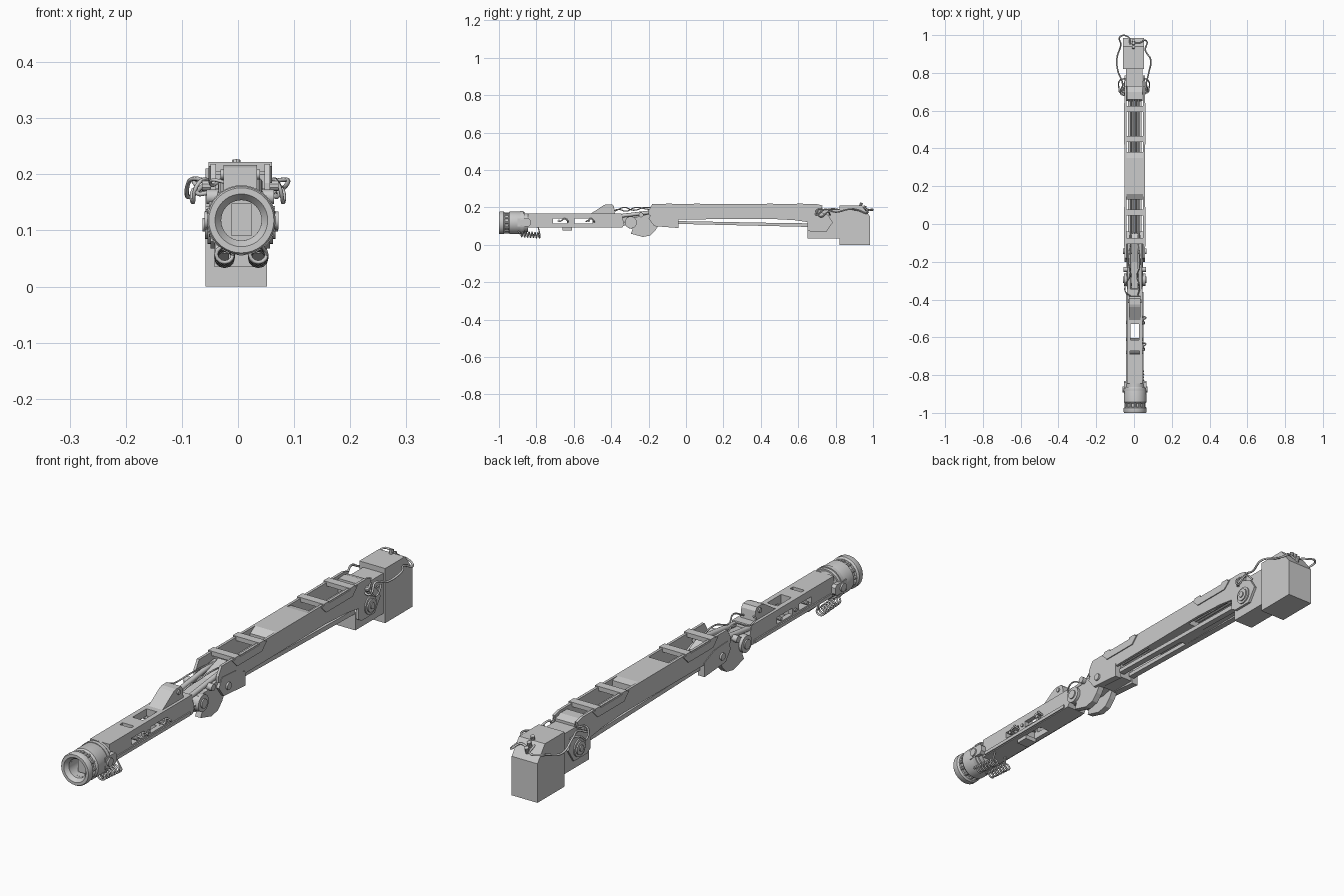
import bpy, bmesh, math
from mathutils import Vector, Matrix

if "Cube" in bpy.data.objects:
    bpy.data.objects.remove(bpy.data.objects["Cube"])

C = 0.004  # centre line of the arm


def finish(name, bm, smooth=False):
    bmesh.ops.recalc_face_normals(bm, faces=bm.faces[:])
    me = bpy.data.meshes.new(name)
    bm.to_mesh(me)
    bm.free()
    ob = bpy.data.objects.new(name, me)
    bpy.context.collection.objects.link(ob)
    if smooth:
        bpy.ops.object.select_all(action='DESELECT')
        ob.select_set(True)
        bpy.context.view_layer.objects.active = ob
        bpy.ops.object.shade_smooth_by_angle(angle=math.radians(35))
    return ob


def prism(name, pts, x0, x1):
    """Side profile (y, z) extruded across x."""
    bm = bmesh.new()
    f = bm.faces.new([bm.verts.new((x0, y, z)) for y, z in pts])
    r = bmesh.ops.extrude_face_region(bm, geom=[f])
    bmesh.ops.translate(bm, vec=(x1 - x0, 0, 0),
                        verts=[v for v in r['geom'] if isinstance(v, bmesh.types.BMVert)])
    return finish(name, bm)


def box(name, x0, x1, y0, y1, z0, z1):
    return prism(name, [(y0, z0), (y1, z0), (y1, z1), (y0, z1)], x0, x1)


def pair(name, pts, a, b):
    """Mirrored plates between a and b from the centre line."""
    prism(name + "_right", pts, C + a, C + b)
    prism(name + "_left", pts, C - b, C - a)


def rod(name, p, q, r, n=16):
    p, q = Vector(p), Vector(q)
    bm = bmesh.new()
    m = Matrix.Translation((p + q) / 2) @ (q - p).to_track_quat('Z', 'Y').to_matrix().to_4x4()
    bmesh.ops.create_cone(bm, cap_ends=True, segments=n, radius1=r, radius2=r,
                          depth=(q - p).length, matrix=m)
    return finish(name, bm, True)


def lathe(name, prof, cx, cz, n=32):
    """Closed (radius, y) profile spun round the y axis."""
    bm = bmesh.new()
    rings = [[bm.verts.new((cx + r * math.cos(2 * math.pi * i / n), y,
                            cz + r * math.sin(2 * math.pi * i / n))) for i in range(n)] for r, y in prof]
    for k, a in enumerate(rings):
        b = rings[(k + 1) % len(rings)]
        for i in range(n):
            bm.faces.new((a[i], a[(i + 1) % n], b[(i + 1) % n], b[i]))
    return finish(name, bm, True)


def cable(name, pts, r=0.004, kind='BEZIER'):
    cu = bpy.data.curves.new(name, 'CURVE')
    cu.dimensions, cu.bevel_depth, cu.bevel_resolution = '3D', r, 2
    cu.use_fill_caps = True
    s = cu.splines.new(kind)
    if kind == 'BEZIER':
        s.bezier_points.add(len(pts) - 1)
        s.resolution_u = 6
        for bp, p in zip(s.bezier_points, pts):
            bp.co = p
            bp.handle_left_type = bp.handle_right_type = 'AUTO'
    else:
        s.points.add(len(pts) - 1)
        for sp, p in zip(s.points, pts):
            sp.co = (*p, 1)
    ob = bpy.data.objects.new(name, cu)
    bpy.context.collection.objects.link(ob)


def cut(ob, x0, x1, y0, y1, z0, z1):
    c = box("cutter", x0, x1, y0, y1, z0, z1)
    c.hide_render = True
    m = ob.modifiers.new("cut", 'BOOLEAN')
    m.operation, m.object, m.solver = 'DIFFERENCE', c, 'EXACT'
    bpy.context.view_layer.objects.active = ob
    bpy.ops.object.modifier_apply(modifier=m.name)
    bpy.data.objects.remove(c)


# base block and shoulder core
prism("base_block", [(.82, 0), (.985, 0), (.985, .15), (.94, .21), (.82, .21)], -.058, .052)
prism("shoulder_core", [(.65, .035), (.82, .035), (.82, .19), (.73, .19), (.68, .15), (.65, .10)], -.042, .044)

# upper arm: side walls that end in shoulder plates
pair("arm_wall", [(-.18, .218), (-.2, .185), (-.2, .16), (-.17, .15), (-.04, .136), (.45, .139),
                  (.58, .132), (.65, .122), (.65, .08), (.67, .068), (.75, .068), (.785, .12),
                  (.76, .16), (.72, .175), (.73, .21), (.7, .218)], .043, .053)
prism("arm_centre_block", [(.13, .14), (.38, .14), (.38, .212), (.35, .218), (.16, .218), (.13, .2)], C - .043, C + .043)
prism("arm_rear_block", [(.66, .12), (.73, .12), (.73, .2), (.70, .21), (.66, .21)], C - .04, C + .04)
for i, y in enumerate((-.09, .06, .45, .61)):
    box(f"crossbar_{i}", C - .057, C + .057, y - .016, y + .016, .205, .222)
for i, (a, b) in enumerate(((-.09, .06), (.45, .61))):
    pair(f"side_strip_{i}", [(a - .03, .215), (a, .185), (b, .185), (b + .03, .215)], .053, .057)
for i, x in enumerate((-.02, -.007, .007, .02)):
    rod(f"inner_rod_{i}", (C + x, -.1, .165), (C + x, .66, .165), .005, 10)

# lower push beams
pair("push_beam", [(-.04, .112), (.65, .096), (.65, .114), (-.04, .127)], .012, .036)
box("push_beam_bridge", C - .036, C + .036, .3, .62, .104, .116)

# shoulder pivot
for s in (-1, 1):
    for k, (r, x) in enumerate(((.034, .058), (.025, .063), (.012, .067))):
        rod(f"shoulder_pivot_{k}_{s}", (C + s * .04, .72, .11), (C + s * x, .72, .11), r, 24)

# elbow: bracket, hook plates, pivots and links
pair("elbow_bracket", [(-.17, .10), (-.04, .09), (-.04, .145), (-.1, .17), (-.18, .175), (-.2, .14)], .028, .055)
box("elbow_bracket_core", C - .03, C + .03, -.15, -.045, .1, .145)
pair("elbow_hook", [(-.33, .12), (-.31, .09), (-.285, .085), (-.295, .06), (-.23, .042), (-.19, .05),
                    (-.165, .075), (-.15, .10), (-.13, .15), (-.2, .165), (-.26, .15), (-.31, .15)], .02, .044)
prism("elbow_link", [(-.36, .105), (-.2, .1), (-.06, .13), (-.05, .175), (-.1, .2), (-.2, .165), (-.36, .15)], C - .018, C + .018)
rod("elbow_pivot", (C - .056, -.295, .12), (C + .056, -.295, .12), .032, 24)
rod("elbow_pivot_cap", (C - .061, -.295, .12), (C + .061, -.295, .12), .018, 16)
rod("elbow_pin", (C - .062, -.145, .13), (C + .062, -.145, .13), .014, 12)
for s in (-1, 1):
    rod(f"elbow_piston_{s}", (C + s * .03, -.35, .155), (C + s * .03, -.1, .185), .01, 12)
    rod(f"elbow_boss_{s}", (C + s * .035, -.24, .16), (C + s * .06, -.24, .16), .013, 12)

# forearm with windows
fore = prism("forearm", [(-.845, .092), (-.34, .092), (-.33, .11), (-.345, .168), (-.845, .168)], C - .041, C + .041)
cut(fore, -.1, .1, -.71, -.635, .115, .14)
cut(fore, -.1, .1, -.595, -.5, .115, .14)
cut(fore, C - .022, C + .022, -.615, -.53, .05, .25)
cut(fore, C - .024, C + .024, -.69, -.672, .12, .25)
pair("forearm_rail", [(-.83, .095), (-.36, .095), (-.36, .108), (-.83, .108)], .04, .046)
box("forearm_foot", C - .025, C + .025, -.66, -.61, .078, .095)
prism("forearm_fin", [(-.51, .166), (-.44, .212), (-.425, .217), (-.395, .217), (-.385, .205), (-.38, .166)], C - .03, C + .03)
rod("fin_pin", (C - .035, -.41, .2), (C + .035, -.41, .2), .009, 12)
for i, y in enumerate((-.68, -.61, -.52)):
    rod(f"window_bolt_{i}", (C - .046, y, .128), (C + .046, y, .128), .007, 10)

# wrist: front ring, neck, body and lugs
WX, WZ = .006, .118
lathe("wrist_ring", [(.047, -1), (.058, -1), (.061, -.995), (.061, -.975), (.055, -.968), (.036, -.968), (.036, -.985)], WX, WZ, 40)
lathe("wrist_neck", [(.036, -.97), (.046, -.97), (.046, -.94), (.036, -.94)], WX, WZ)
lathe("wrist_body", [(.036, -.95), (.054, -.95), (.06, -.943), (.06, -.875), (.056, -.862), (.036, -.862)], WX, WZ, 40)
lathe("wrist_band", [(.058, -.885), (.0625, -.885), (.0625, -.87), (.058, -.87)], WX, WZ, 40)
rod("wrist_back", (WX, -.88, WZ), (WX, -.845, WZ), .05, 32)
box("wrist_core", WX - .018, WX + .018, -.955, -.87, .09, .148)
for i in range(12):
    a = math.tau * i / 12
    x, z = WX + .05 * math.cos(a), WZ + .05 * math.sin(a)
    rod(f"neck_stud_{i}", (x, -.972, z), (x, -.945, z), .006, 8)
for s in (-1, 1):
    prism(f"wrist_lug_{s}", [(-.9, .098), (-.84, .098), (-.83, .108), (-.83, .13), (-.84, .14), (-.9, .14)],
          WX + s * .04, WX + s * .06)
    rod(f"wrist_bolt_{s}", (WX + s * .05, -.875, WZ), (WX + s * .066, -.875, WZ), .016, 16)

# coiled cables hanging below the wrist
for s in (-1, 1):
    pts = [(WX + s * .03, -.9, .085)]
    for i in range(7 * 12 + 1):
        t, a = i / 84, math.tau * i / 12
        pts.append((WX + s * .03 + .015 * math.cos(a), -.89 + .11 * t, .058 - .008 * t + .014 * math.sin(a)))
    pts.append((WX + s * .025, -.79, .095))
    cable(f"coil_cable_{s}", pts, .0035, 'POLY')

# loose cables round the base and shoulder
cable("base_cable_left", [(-.02, .95, .198), (-.03, .99, .185), (-.075, .99, .19), (-.07, .95, .175), (-.09, .88, .16),
                          (-.085, .81, .19), (-.06, .74, .185), (-.07, .69, .165), (-.045, .68, .17)])
cable("base_cable_right", [(.0, .96, .185), (.03, .96, .195), (.065, .97, .17), (.06, .92, .185), (.088, .87, .19),
                           (.078, .8, .175), (.065, .74, .19), (.07, .7, .16), (.05, .69, .17)])
for s in (-1, 1):
    cable(f"shoulder_cable_{s}", [(C + s * .05, .77, .16), (s * .075, .76, .175), (s * .08, .72, .15),
                                  (s * .07, .70, .185), (C + s * .05, .73, .19)], .0035)
    rod(f"cable_socket_{s}", (C + s * .045, .70, .18), (C + s * .068, .70, .18), .01, 10)
for i, y in enumerate((.93, .95, .965)):
    rod(f"base_socket_{i}", (-.003, y, .235 - i * .012 - .04), (-.003, y + .008, .225 - i * .016), .008, 10)

# loose cables at the elbow and forearm
cable("elbow_cable_left", [(-.02, -.38, .185), (-.045, -.36, .19), (-.045, -.32, .18), (-.02, -.27, .2), (-.03, -.2, .19), (-.02, -.1, .19)], .003)
cable("elbow_cable_right", [(.02, -.38, .18), (.03, -.33, .2), (.015, -.28, .185), (.03, -.22, .2), (.02, -.1, .185)], .003)
for i, y in enumerate((-.51, -.65)):
    cable(f"forearm_cable_{i}", [(.04, y - .025, .125), (.055, y - .015, .13), (.05, y, .14), (.062, y + .015, .13), (.04, y + .02, .12)], .0035)
